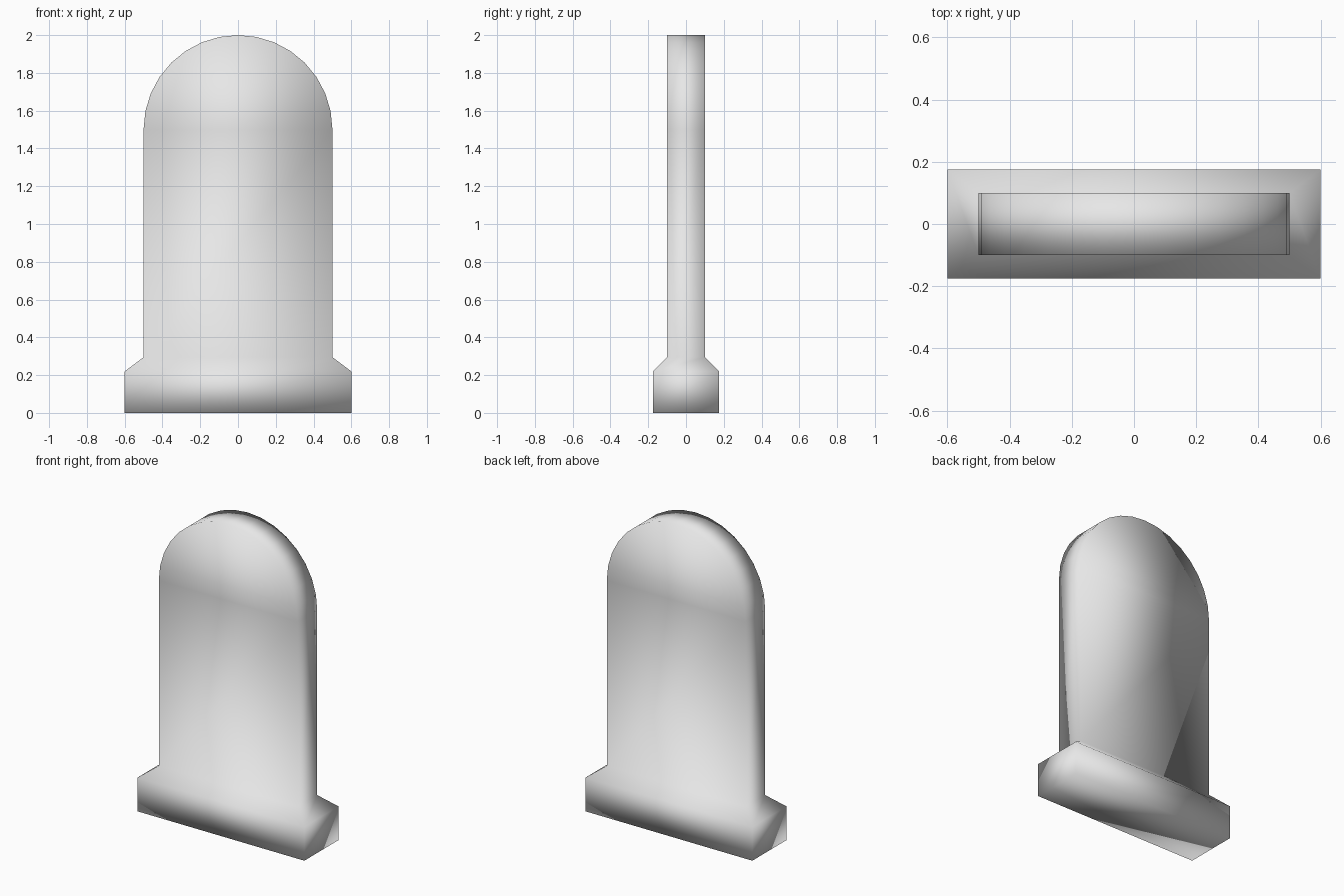
import bpy
import bmesh
from math import sin, cos, pi

old = bpy.data.objects.get("Cube")
if old:
    bpy.data.objects.remove(old, do_unlink=True)

stone = bpy.data.materials.new("pale grey stone")
stone.use_nodes = True
colour = (0.8, 0.8, 0.8, 1)
stone.diffuse_color = colour
stone.node_tree.nodes["Principled BSDF"].inputs["Base Color"].default_value = colour

# Levels of the plinth and slab: half width, half depth, height
levels = [(0.6, 0.175, 0), (0.6, 0.175, 0.22), (0.5, 0.1, 0.295)]

# Rounded head of the slab, up to just below the crown
STEPS = 8
HEAD_Z = 1.5
RADIUS = 0.5
for i in range(STEPS):
    a = i / STEPS * pi / 2
    levels.append((RADIUS * cos(a), 0.1, HEAD_Z + RADIUS * sin(a)))

bm = bmesh.new()


def ring(hw, hd, z):
    corners = ((-hw, -hd), (hw, -hd), (hw, hd), (-hw, hd))
    return [bm.verts.new((x, y, z)) for x, y in corners]


# Stack the levels into one continuous skin
rings = [ring(*level) for level in levels]
bm.faces.new(rings[0][::-1])
for low, high in zip(rings, rings[1:]):
    for i in range(4):
        j = (i + 1) % 4
        bm.faces.new((low[i], low[j], high[j], high[i]))

# Crown edge closes the head
front, back = (bm.verts.new((0, y, HEAD_Z + RADIUS)) for y in (-0.1, 0.1))
a, b, c, d = rings[-1]
for face in ((a, b, front), (b, c, back, front), (c, d, back), (d, a, front, back)):
    bm.faces.new(face)

bmesh.ops.recalc_face_normals(bm, faces=bm.faces[:])
for face in bm.faces:
    face.smooth = True

mesh = bpy.data.meshes.new("headstone")
bm.to_mesh(mesh)
bm.free()
mesh.materials.append(stone)
headstone = bpy.data.objects.new("headstone", mesh)
bpy.context.collection.objects.link(headstone)
